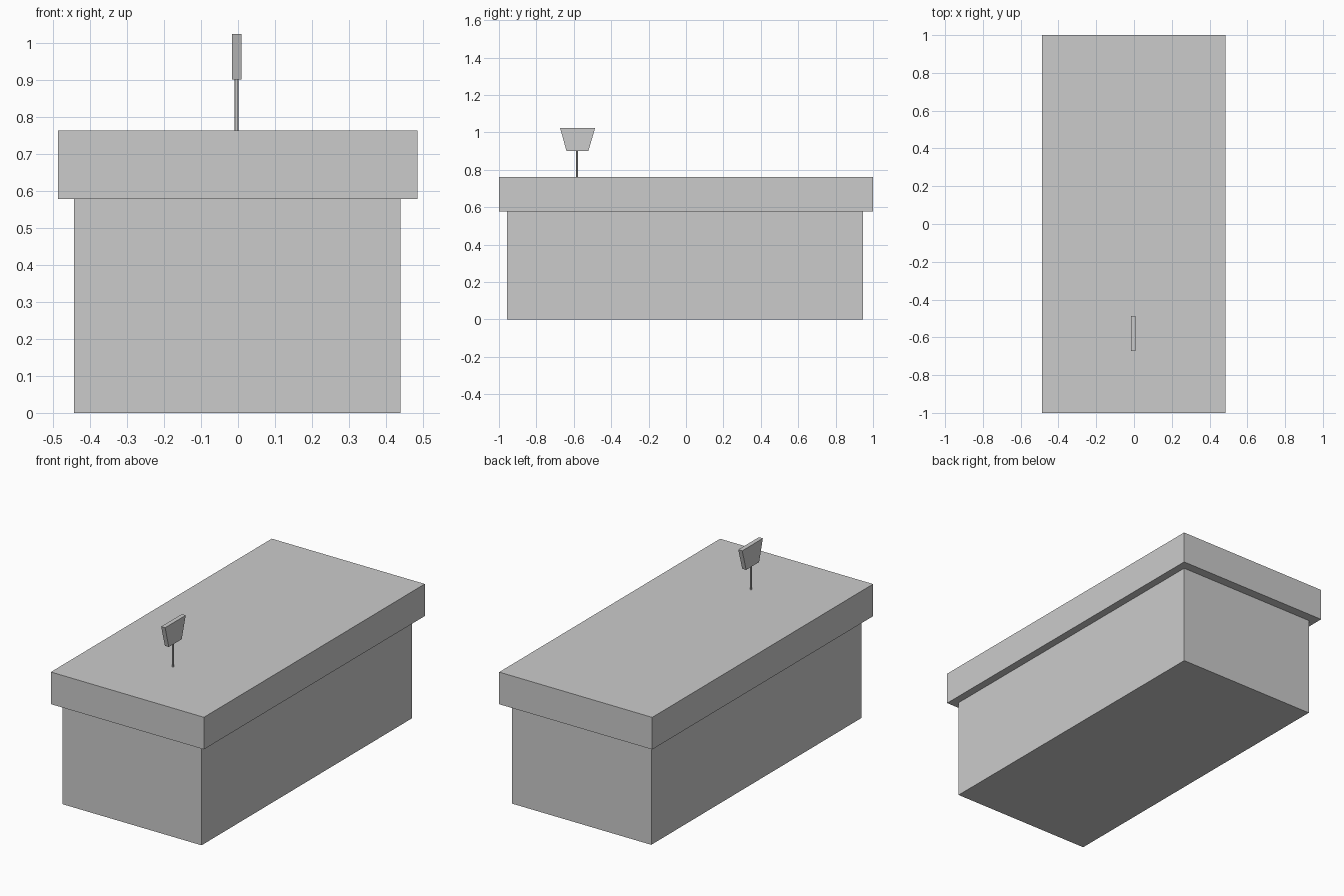
import bpy
import bmesh

cube = bpy.data.objects.get("Cube")
if cube:
    bpy.data.objects.remove(cube, do_unlink=True)

# One plain grey for every part
GREY = (0.6, 0.6, 0.6, 1.0)
grey = bpy.data.materials.new("plain grey")
grey.use_nodes = True
grey.diffuse_color = GREY
grey.node_tree.nodes["Principled BSDF"].inputs["Base Color"].default_value = GREY


def finish(name, bm):
    bmesh.ops.recalc_face_normals(bm, faces=bm.faces)
    mesh = bpy.data.meshes.new(name)
    bm.to_mesh(mesh)
    bm.free()
    mesh.materials.append(grey)
    obj = bpy.data.objects.new(name, mesh)
    bpy.context.collection.objects.link(obj)
    return obj


def block(name, x, y, z, bottom_y=None):
    """Box from (min, max) ranges; bottom_y narrows the lower edge."""
    bm = bmesh.new()
    bmesh.ops.create_cube(bm, size=1)
    for v in bm.verts:
        ix, iy, iz = (int(c > 0) for c in v.co)
        depth = bottom_y if bottom_y and not iz else y
        v.co = (x[ix], depth[iy], z[iz])
    return finish(name, bm)


# Main body and overhanging upper slab
block("body", (-0.443, 0.439), (-0.957, 0.947), (0, 0.578))
block("upper_slab", (-0.486, 0.484), (-1, 1), (0.578, 0.762))

# Thin round post
bm = bmesh.new()
bmesh.ops.create_cone(bm, cap_ends=True, segments=16, radius1=0.0048,
                      radius2=0.0048, depth=0.14)
bmesh.ops.translate(bm, verts=bm.verts, vec=(-0.004, -0.582, 0.831))
post = finish("sign_post", bm)
for face in post.data.polygons:
    face.use_smooth = len(face.vertices) == 4

# Tapered sign board, wider at the top
block("sign_board", (-0.016, 0.009), (-0.673, -0.486), (0.90, 1.023),
      bottom_y=(-0.639, -0.522))
